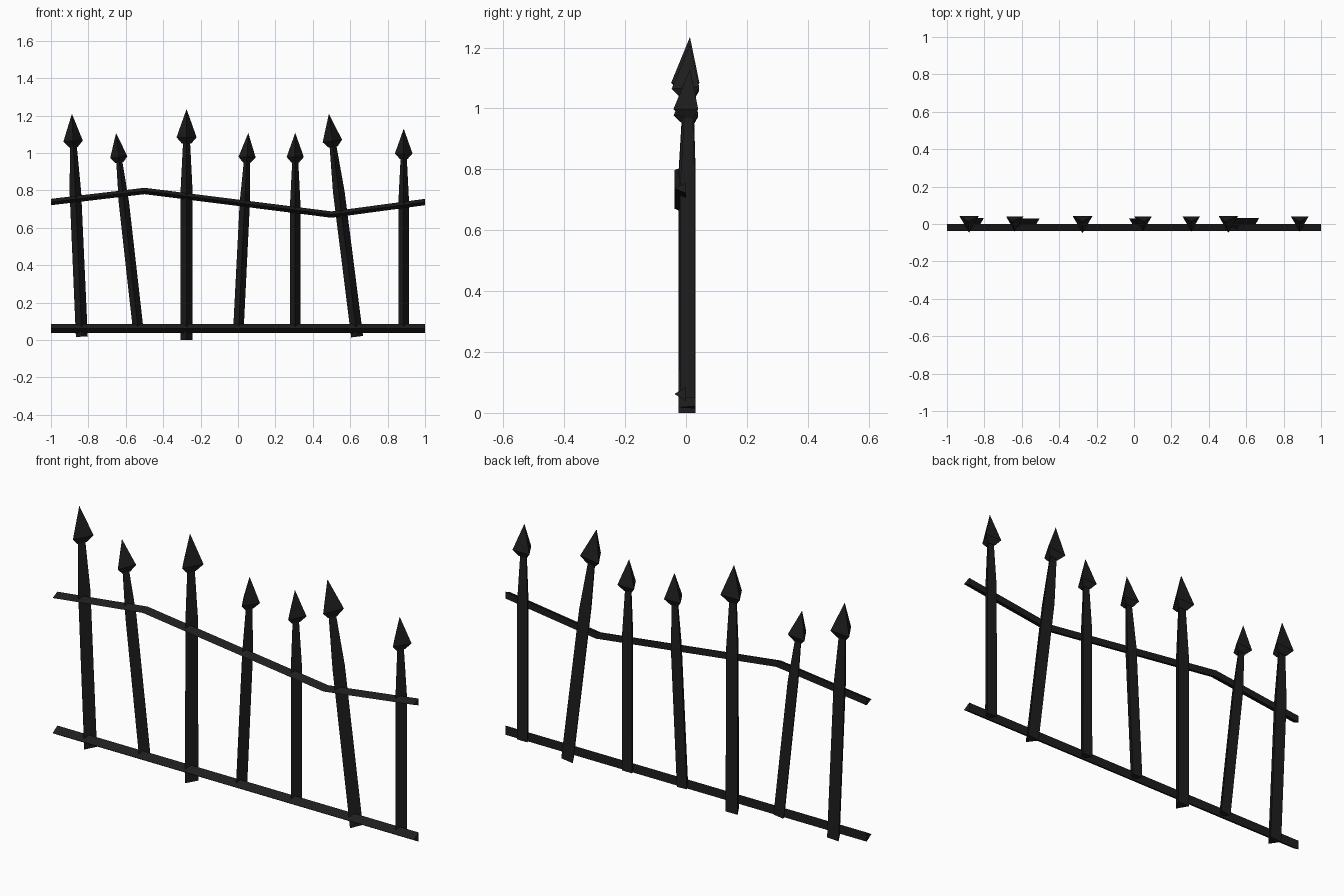
import bpy, math
from mathutils import Vector, Matrix

if "Cube" in bpy.data.objects:
    bpy.data.objects.remove(bpy.data.objects["Cube"])

iron = bpy.data.materials.new("black_iron")
iron.diffuse_color = (0.013, 0.013, 0.013, 1)
iron.use_nodes = True
iron.node_tree.nodes["Principled BSDF"].inputs["Base Color"].default_value = iron.diffuse_color


def loft(name, rings, tip=None):
    """Flat-faced skin through triangular rings, optionally ending in a point."""
    n = len(rings[0])
    verts = [v for r in rings for v in r]
    faces = [tuple(range(n - 1, -1, -1))]
    for k in range(len(rings) - 1):
        for i in range(n):
            j = (i + 1) % n
            faces.append((k*n + i, k*n + j, (k+1)*n + j, (k+1)*n + i))
    last = (len(rings) - 1) * n
    if tip is None:
        faces.append(tuple(range(last, last + n)))
    else:
        verts.append(tip)
        for i in range(n):
            faces.append((last + i, last + (i + 1) % n, len(verts) - 1))
    me = bpy.data.meshes.new(name)
    me.from_pydata([tuple(v) for v in verts], [], faces)
    me.materials.append(iron)
    ob = bpy.data.objects.new(name, me)
    bpy.context.collection.objects.link(ob)
    # make normals consistent and outward
    import bmesh
    bm = bmesh.new()
    bm.from_mesh(me)
    bmesh.ops.recalc_face_normals(bm, faces=bm.faces)
    bm.to_mesh(me)
    bm.free()
    return ob


def tri(r, z):
    # three-sided section, one corner facing the front
    return [Vector((r * math.cos(a), r * math.sin(a), z))
            for a in (math.radians(d) for d in (-90, 30, 150))]


def picket(i, bx, bz, tx, tz):
    axis = Vector((tx - bx, 0, tz - bz))
    s = axis.length / 1.235
    m = (Matrix.Translation((bx, 0.013, bz))
         @ Matrix.Rotation(math.atan2(axis.x, axis.z), 4, 'Y')
         @ Matrix.Scale(s, 4))
    shaft = [(0.038, 0), (0.037, 0.8), (0.021, 1.07)]
    head = [(0.028, 1.05), (0.062, 1.084)]
    loft(f"picket_shaft_{i}", [[m @ v for v in tri(r, z)] for r, z in shaft])
    loft(f"spear_head_{i}", [[m @ v for v in tri(r, z)] for r, z in head],
         m @ Vector((0, 0, 1.235)))


# Leaning pickets: bottom x, bottom z, tip x, tip z
for i, p in enumerate([(-0.835, 0.018, -0.888, 1.21),
                       (-0.533, 0.05, -0.652, 1.107),
                       (-0.275, 0.0, -0.275, 1.235),
                       (0.002, 0.05, 0.055, 1.107),
                       (0.306, 0.05, 0.306, 1.108),
                       (0.637, 0.018, 0.486, 1.21),
                       (0.886, 0.05, 0.886, 1.13)]):
    picket(i, *p)


def rail(name, path, h):
    # three-sided bar, ridge facing the front
    loft(name, [[Vector((x, -0.038, z)), Vector((x, 0.0, z + h)),
                 Vector((x, 0.0, z - h))] for x, z in path])


rail("bottom_rail", [(-1, 0.062), (1, 0.062)], 0.023)
rail("bent_top_rail", [(-1, 0.738), (-0.5, 0.797), (0.5, 0.671), (1, 0.738)], 0.017)
